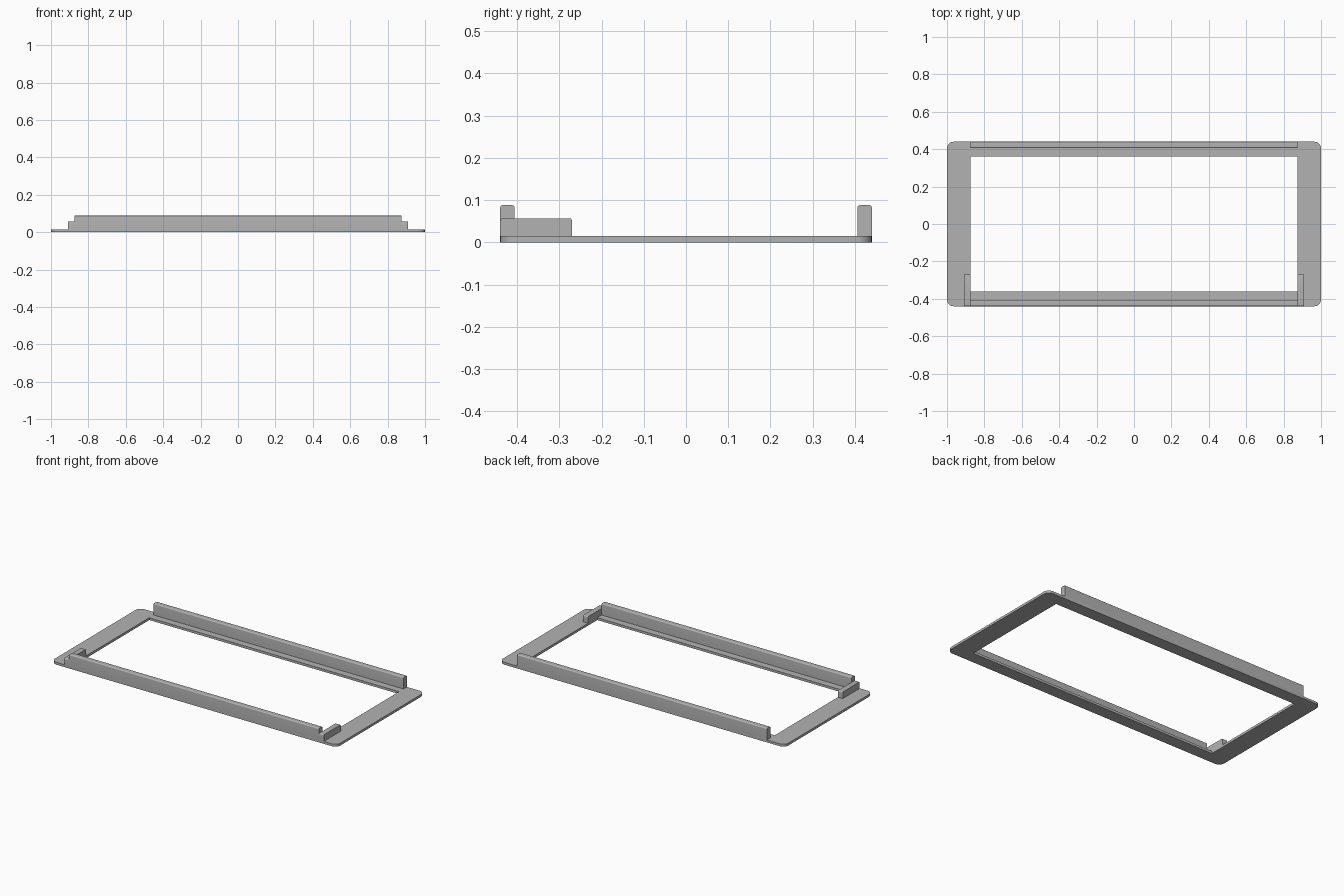
import bpy, bmesh
from math import sin, cos, pi
from mathutils import Vector

if "Cube" in bpy.data.objects:
    bpy.data.objects.remove(bpy.data.objects["Cube"], do_unlink=True)

grey = bpy.data.materials.new("grey_plastic")
grey.use_nodes = True
grey.diffuse_color = (0.45, 0.45, 0.45, 1)
grey.node_tree.nodes["Principled BSDF"].inputs["Base Color"].default_value = (0.45, 0.45, 0.45, 1)

W, D, T = 1.0, 0.44, 0.015          # frame half width, half depth, thickness
HOLE_X, HOLE_Y = 0.875, 0.362       # half size of the opening
WALL = 0.034                        # rail and tab thickness


def finish(name, bm):
    bmesh.ops.recalc_face_normals(bm, faces=bm.faces)
    mesh = bpy.data.meshes.new(name)
    bm.to_mesh(mesh)
    bm.free()
    mesh.materials.append(grey)
    obj = bpy.data.objects.new(name, mesh)
    bpy.context.collection.objects.link(obj)
    bpy.ops.object.select_all(action="DESELECT")
    obj.select_set(True)
    bpy.context.view_layer.objects.active = obj
    bpy.ops.object.shade_smooth_by_angle(angle=pi / 6)
    return obj


def extrude(bm, faces, offset):
    result = bmesh.ops.extrude_face_region(bm, geom=faces)
    verts = [v for v in result["geom"] if isinstance(v, bmesh.types.BMVert)]
    bmesh.ops.translate(bm, verts=verts, vec=Vector(offset))


def arc(cx, cy, r, start, steps=6):
    """Quarter circle of points, counter-clockwise."""
    angles = [start + pi / 2 * i / steps for i in range(steps + 1)]
    return [(cx + r * cos(a), cy + r * sin(a)) for a in angles]


def rounded_bar(name, x0, x1, y0, y1, z1, r=0.006):
    """Bar along x standing on the plate, with rounded long top edges."""
    profile = [(y0, T), (y1, T)]
    profile += arc(y1 - r, z1 - r, r, 0) + arc(y0 + r, z1 - r, r, pi / 2)
    bm = bmesh.new()
    face = bm.faces.new([bm.verts.new((x0, y, z)) for y, z in profile])
    extrude(bm, [face], (x1 - x0, 0, 0))
    return finish(name, bm)


# Flat frame plate with rounded outer corners and a rectangular opening
r = 0.036
outer = []
for i, (sx, sy) in enumerate([(1, 1), (-1, 1), (-1, -1), (1, -1)]):
    outer += arc(sx * (W - r), sy * (D - r), r, i * pi / 2)
inner = [(sx * HOLE_X, sy * HOLE_Y) for sx, sy in [(1, 1), (-1, 1), (-1, -1), (1, -1)]]
bm = bmesh.new()
edges = []
for loop in (outer, inner):
    verts = [bm.verts.new((x, y, 0)) for x, y in loop]
    edges += [bm.edges.new((v, verts[i - 1])) for i, v in enumerate(verts)]
bmesh.ops.triangle_fill(bm, edges=edges, use_beauty=True, normal=(0, 0, 1))
extrude(bm, bm.faces[:], (0, 0, T))
finish("frame_plate", bm)

# Long upright rails on the front and back edges
rounded_bar("front_rail", -HOLE_X, HOLE_X, -D, -D + WALL, 0.088)
rounded_bar("back_rail", -HOLE_X, HOLE_X, D - WALL, D, 0.088)

# Short side tabs at the ends of the front rail
rounded_bar("left_tab", HOLE_X, HOLE_X + WALL, -D, -0.27, 0.057)
rounded_bar("right_tab", -HOLE_X - WALL, -HOLE_X, -D, -0.27, 0.057)
